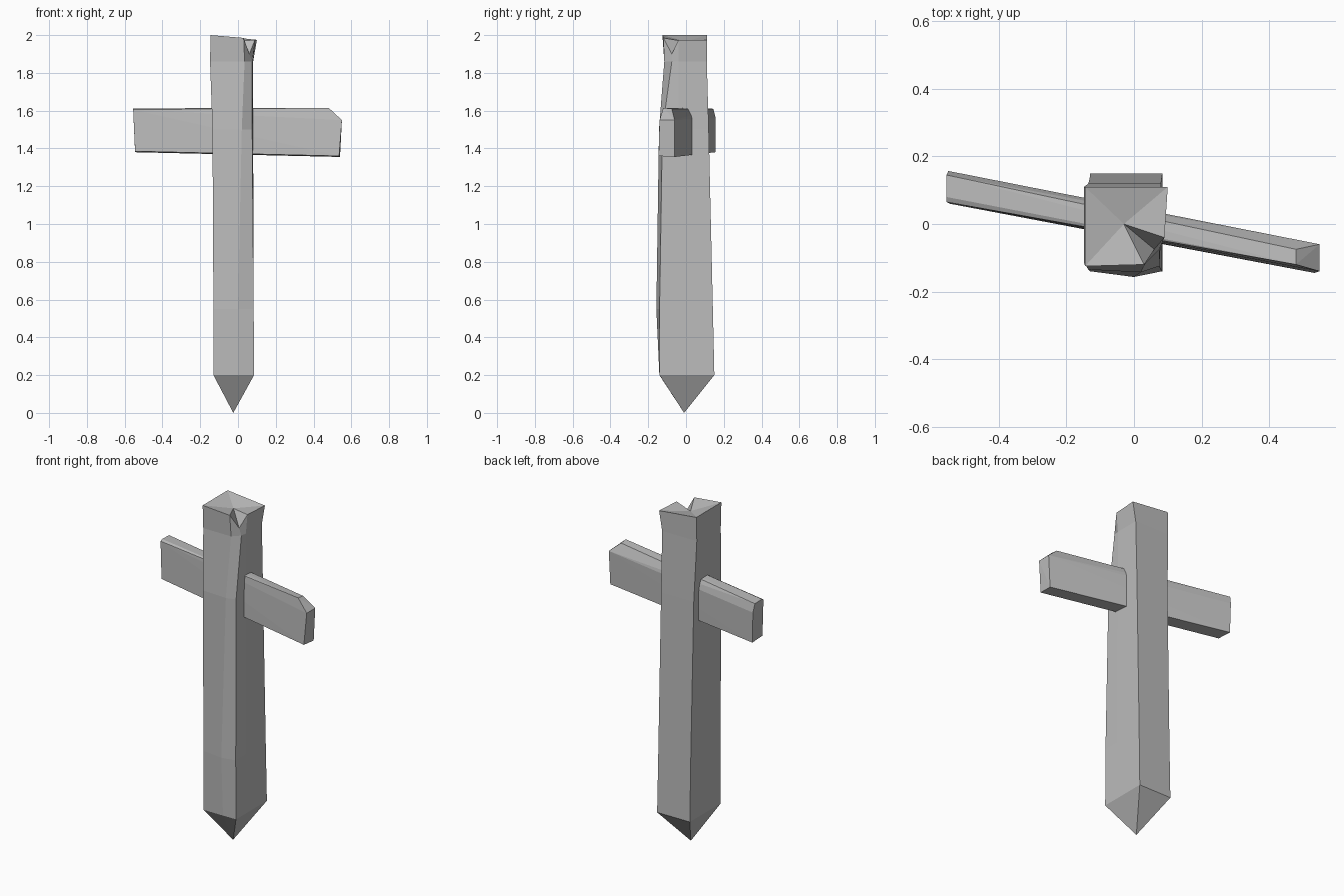
import bpy
import bmesh

default_cube = bpy.data.objects.get("Cube")
if default_cube:
    bpy.data.objects.remove(default_cube, do_unlink=True)

# Single plain grey
grey = bpy.data.materials.new("plain grey")
grey.use_nodes = True
colour = (0.5, 0.5, 0.5, 1)
grey.diffuse_color = colour
grey.node_tree.nodes["Principled BSDF"].inputs["Base Color"].default_value = colour


def finish(name, bm):
    """Turn a bmesh into a flat shaded, coloured object."""
    bmesh.ops.recalc_face_normals(bm, faces=bm.faces[:])
    mesh = bpy.data.meshes.new(name)
    bm.to_mesh(mesh)
    bm.free()
    mesh.materials.append(grey)
    obj = bpy.data.objects.new(name, mesh)
    bpy.context.scene.collection.objects.link(obj)
    return obj


def loft(name, rings, tip, dip):
    """Join equal rings into a column closed by a fan at each end."""
    bm = bmesh.new()
    loops = [[bm.verts.new(point) for point in ring] for ring in rings]
    count = len(loops[0])
    for lower, upper in zip(loops, loops[1:]):
        for i in range(count):
            j = (i + 1) % count
            bm.faces.new((lower[i], lower[j], upper[j], upper[i]))
    for loop, centre in ((loops[0], tip), (loops[-1], dip)):
        apex = bm.verts.new(centre)
        for i in range(count):
            bm.faces.new((loop[i], loop[(i + 1) % count], apex))
    return finish(name, bm)


def section(z, left, right, front, back, ridge, chip=None):
    """Column section with a ridge on its front and a spare point on its side."""
    corner = chip or (right, front)
    return [(left, front, z), (*ridge, z), (*corner, z),
            (right, -0.04, z), (right, back, z), (left, back, z)]


# Upright stake: pointed foot, front ridge, flared and chipped head
rim = [(-0.145, -0.125, 2), (0.03, -0.12, 1.985), (0.06, -0.075, 1.9),
       (0.09, -0.04, 1.975), (0.1, 0.11, 1.975), (-0.145, 0.11, 2)]
stake = [
    section(0.2, -0.13, 0.085, -0.14, 0.15, (0, -0.141)),
    section(0.55, -0.13, 0.083, -0.14, 0.142, (0, -0.157)),
    section(1.5, -0.135, 0.08, -0.135, 0.12, (0.02, -0.143), (0.075, -0.125)),
    section(1.86, -0.148, 0.08, -0.115, 0.11, (0.035, -0.115), (0.075, -0.075)),
    rim,
]
loft("upright_stake", stake, (-0.025, -0.01, 0), (-0.03, 0, 1.965))

# Crossbar: skewed plank with bevelled top edges and one worn end
right_end = [(-0.545, 0.06, 1.385), (-0.555, 0.065, 1.605), (-0.555, 0.08, 1.612),
             (-0.555, 0.145, 1.61), (-0.55, 0.157, 1.56), (-0.545, 0.155, 1.38)]
left_end = [(0.535, -0.145, 1.36), (0.55, -0.14, 1.55), (0.48, -0.12, 1.615),
            (0.48, -0.075, 1.61), (0.55, -0.06, 1.55), (0.54, -0.06, 1.355)]
bar = bmesh.new()
for point in right_end + left_end:
    bar.verts.new(point)
bmesh.ops.convex_hull(bar, input=bar.verts[:])
finish("crossbar", bar)
